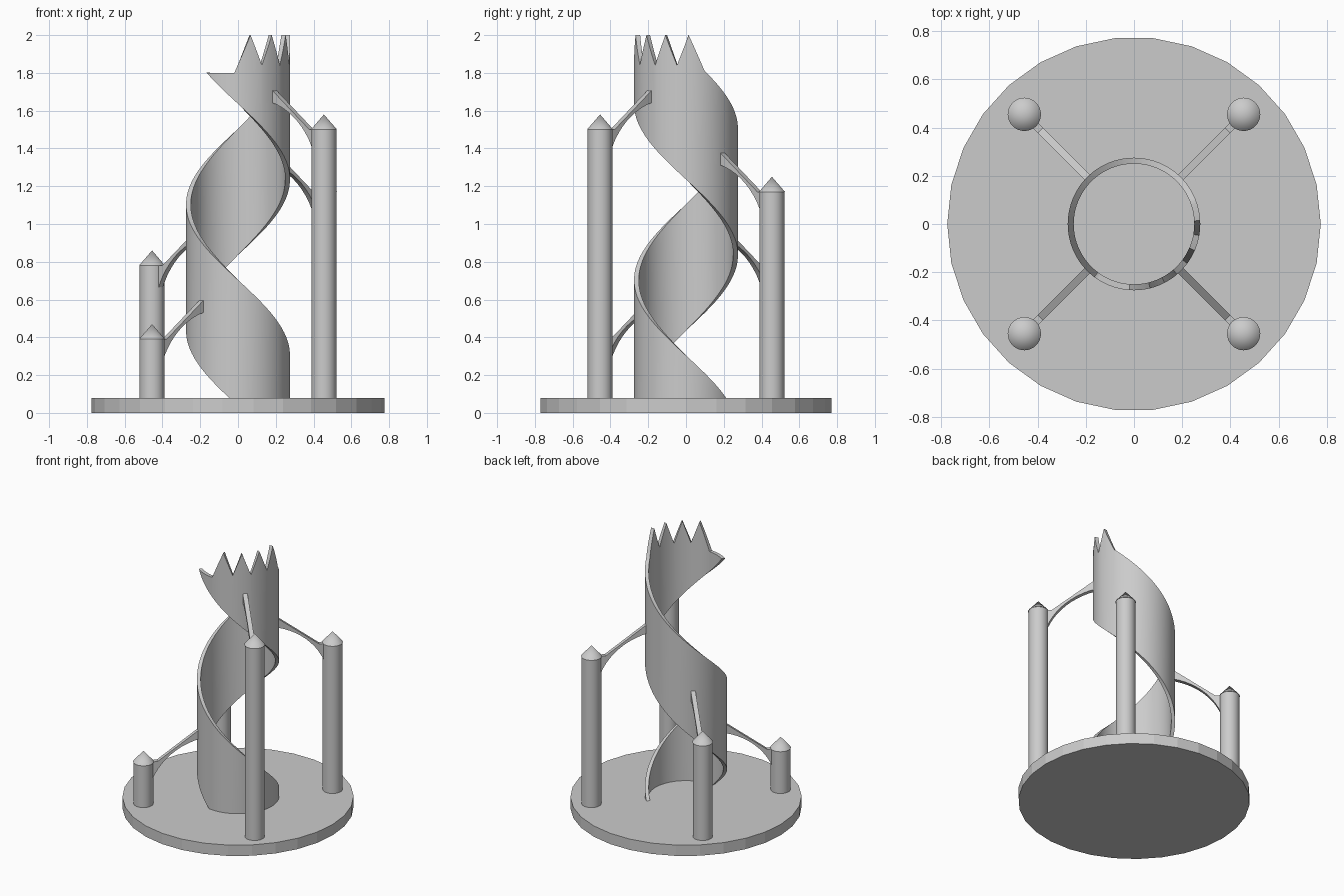
import bpy, bmesh, math

cube = bpy.data.objects.get("Cube")
if cube:
    bpy.data.objects.remove(cube, do_unlink=True)

stone = bpy.data.materials.new("stone_grey")
stone.use_nodes = True
GREY = (0.6, 0.6, 0.6, 1)
stone.diffuse_color = GREY
stone.node_tree.nodes["Principled BSDF"].inputs["Base Color"].default_value = GREY


def finish(obj, name, smooth=True):
    obj.name = name
    obj.data.materials.append(stone)
    bpy.ops.object.select_all(action='DESELECT')
    obj.select_set(True)
    bpy.context.view_layer.objects.active = obj
    if smooth:
        bpy.ops.object.shade_smooth_by_angle(angle=math.radians(30))
    return obj


def mesh_object(name, bm, smooth=True):
    bmesh.ops.recalc_face_normals(bm, faces=bm.faces)
    mesh = bpy.data.meshes.new(name)
    bm.to_mesh(mesh)
    bm.free()
    obj = bpy.data.objects.new(name, mesh)
    bpy.context.collection.objects.link(obj)
    return finish(obj, name, smooth)


def cylinder(name, x, y, z0, z1, r0, r1, sides):
    bpy.ops.mesh.primitive_cone_add(vertices=sides, radius1=r0, radius2=r1, depth=z1 - z0,
                                    location=(x, y, (z0 + z1) / 2), rotation=(0, 0, math.pi / 2))
    return finish(bpy.context.object, name)


# Round base plate, with a corner on the x axis
BASE_TOP = 0.08
cylinder("base", 0, 0, 0, BASE_TOP, 0.775, 0.775, 30).data.shade_flat()

# Spiral wall: climbs clockwise, cut off by the base and by a toothed crown
OUTER, INNER = 0.275, 0.25
RATE = 1.6 / 360
CROWN = [(339, 1.81), (357, 2.0), (370, 1.84), (383.5, 2.0), (396.5, 1.84),
         (409.5, 2.0), (422.5, 1.84), (436, 2.0), (454, 1.8), (487, 1.8)]


def lower_edge(turn):
    return max(-0.364 + RATE * turn, BASE_TOP - 0.02)


def upper_edge(turn):
    for (t0, z0), (t1, z1) in zip(CROWN, CROWN[1:]):
        if t0 <= turn <= t1:
            return z0 + (z1 - z0) * (turn - t0) / (t1 - t0)
    return 0.304 + RATE * turn


turns = sorted(set(range(-54, 487, 3)) | {t for t, z in CROWN})
bm = bmesh.new()
sections = []
for turn in turns:
    a = -math.radians(turn)
    low = lower_edge(turn)
    high = max(upper_edge(turn), low + 0.002)
    sections.append([bm.verts.new((r * math.cos(a), r * math.sin(a), z))
                     for r, z in ((OUTER, low), (OUTER, high), (INNER, high), (INNER, low))])
for s, t in zip(sections, sections[1:]):
    for i in range(4):
        j = (i + 1) % 4
        bm.faces.new((s[i], s[j], t[j], t[i]))
bm.faces.new(sections[0])
bm.faces.new(sections[-1])
mesh_object("spiral_wall", bm)


# Bracket side profile: straight top, arched underside, as (radius, height above column top)
def bracket(name, angle, top):
    start, end = 0.262, 0.585
    profile = [(start, 0.215), (0.55, 0.0), (end, 0.0)]
    steps = 10
    for i in range(steps + 1):
        u = math.radians(20 + 55 * i / steps)
        k = (math.cos(u) - math.cos(math.radians(75))) / (math.cos(math.radians(20)) - math.cos(math.radians(75)))
        m = (math.sin(u) - math.sin(math.radians(20))) / (math.sin(math.radians(75)) - math.sin(math.radians(20)))
        profile.append((start + (end - start) * k, -0.13 + 0.275 * m))
    bm = bmesh.new()
    c, s = math.cos(angle), math.sin(angle)
    rings = [[bm.verts.new((r * c - w * s, r * s + w * c, top + z)) for r, z in profile]
             for w in (-0.016, 0.016)]
    count = len(profile)
    for ring in rings:
        bm.faces.new(ring)
    for i in range(count):
        j = (i + 1) % count
        bm.faces.new((rings[0][i], rings[0][j], rings[1][j], rings[1][i]))
    mesh_object(name, bm)


# Four columns with pointed caps, rising around the spiral
COLUMNS = [("front_right", -1, -1, 0.39), ("back_right", -1, 1, 0.78),
           ("back_left", 1, 1, 1.17), ("front_left", 1, -1, 1.5)]
for place, sx, sy, top in COLUMNS:
    x, y = 0.455 * sx, 0.455 * sy
    cylinder(place + "_column", x, y, BASE_TOP - 0.01, top, 0.066, 0.066, 32)
    cylinder(place + "_cap", x, y, top, top + 0.08, 0.069, 0, 32)
    bracket(place + "_bracket", math.atan2(y, x), top)
